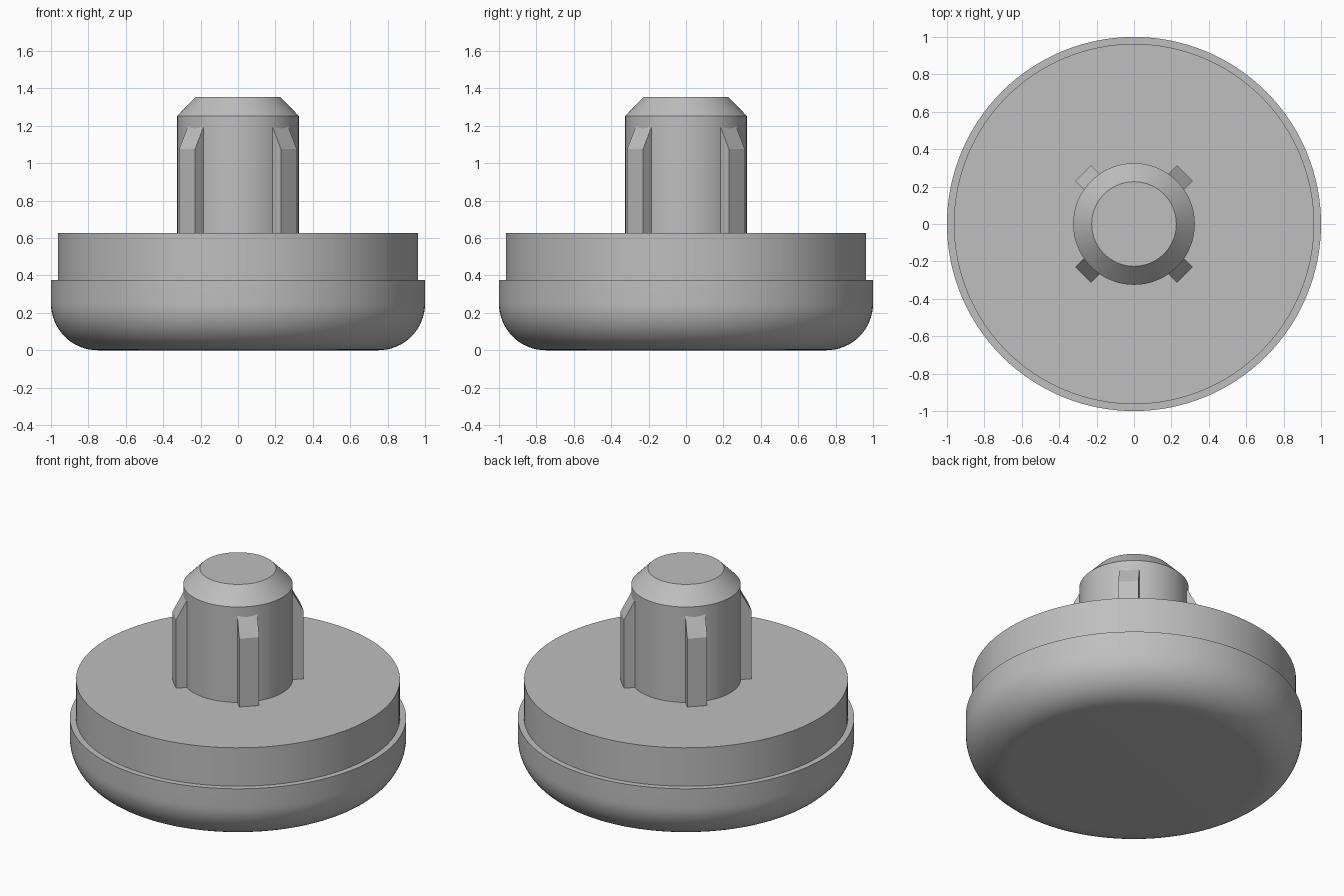
import bpy, bmesh, math
from mathutils import Matrix

cube = bpy.data.objects.get("Cube")
if cube:
    bpy.data.objects.remove(cube, do_unlink=True)

GREY = (0.52, 0.52, 0.52, 1)
mat = bpy.data.materials.new("plain grey")
mat.use_nodes = True
mat.diffuse_color = GREY
mat.node_tree.nodes["Principled BSDF"].inputs["Base Color"].default_value = GREY


def add_object(name, bm, smooth=True):
    bmesh.ops.recalc_face_normals(bm, faces=bm.faces)
    mesh = bpy.data.meshes.new(name)
    bm.to_mesh(mesh)
    bm.free()
    mesh.materials.append(mat)
    obj = bpy.data.objects.new(name, mesh)
    bpy.context.collection.objects.link(obj)
    if smooth:
        bpy.ops.object.select_all(action="DESELECT")
        obj.select_set(True)
        bpy.context.view_layer.objects.active = obj
        bpy.ops.object.shade_smooth_by_angle(angle=math.radians(30))
    return obj


def lathe(name, profile, steps=128):
    """Spin an (r, z) profile about z; flat caps close both ends."""
    bm = bmesh.new()
    rings = [[bm.verts.new((r * math.cos(a), r * math.sin(a), z))
              for a in (math.tau * i / steps for i in range(steps))]
             for r, z in profile]
    for low, high in zip(rings, rings[1:]):
        for i in range(steps):
            j = (i + 1) % steps
            bm.faces.new((low[i], low[j], high[j], high[i]))
    bm.faces.new(rings[0])
    bm.faces.new(rings[-1])
    return add_object(name, bm)


# Stepped disc with a rounded underside
FILLET = 0.25
curve = [(1 - FILLET + FILLET * math.sin(a), FILLET - FILLET * math.cos(a))
         for a in (math.pi / 2 * i / 16 for i in range(17))]
lathe("foot_disc", curve + [(1, 0.375), (0.963, 0.375), (0.963, 0.627)])

# Chamfered central peg
lathe("peg", [(0.325, 0.6), (0.325, 1.253), (0.226, 1.355)])

# Four diagonal grip ribs with sloped tops
RIB_PROFILE = [(0.26, 0.6), (0.385, 0.6), (0.385, 1.075), (0.315, 1.205), (0.26, 1.205)]
HALF_WIDTH = 0.06
for i, place in enumerate(("back_left", "back_right", "front_right", "front_left")):
    bm = bmesh.new()
    face = bm.faces.new([bm.verts.new((r, -HALF_WIDTH, z)) for r, z in RIB_PROFILE])
    side = bmesh.ops.extrude_face_region(bm, geom=[face])
    moved = [v for v in side["geom"] if isinstance(v, bmesh.types.BMVert)]
    bmesh.ops.translate(bm, verts=moved, vec=(0, 2 * HALF_WIDTH, 0))
    bm.transform(Matrix.Rotation(math.radians(45 + 90 * i), 4, "Z"))
    add_object("rib_" + place, bm, smooth=False)
